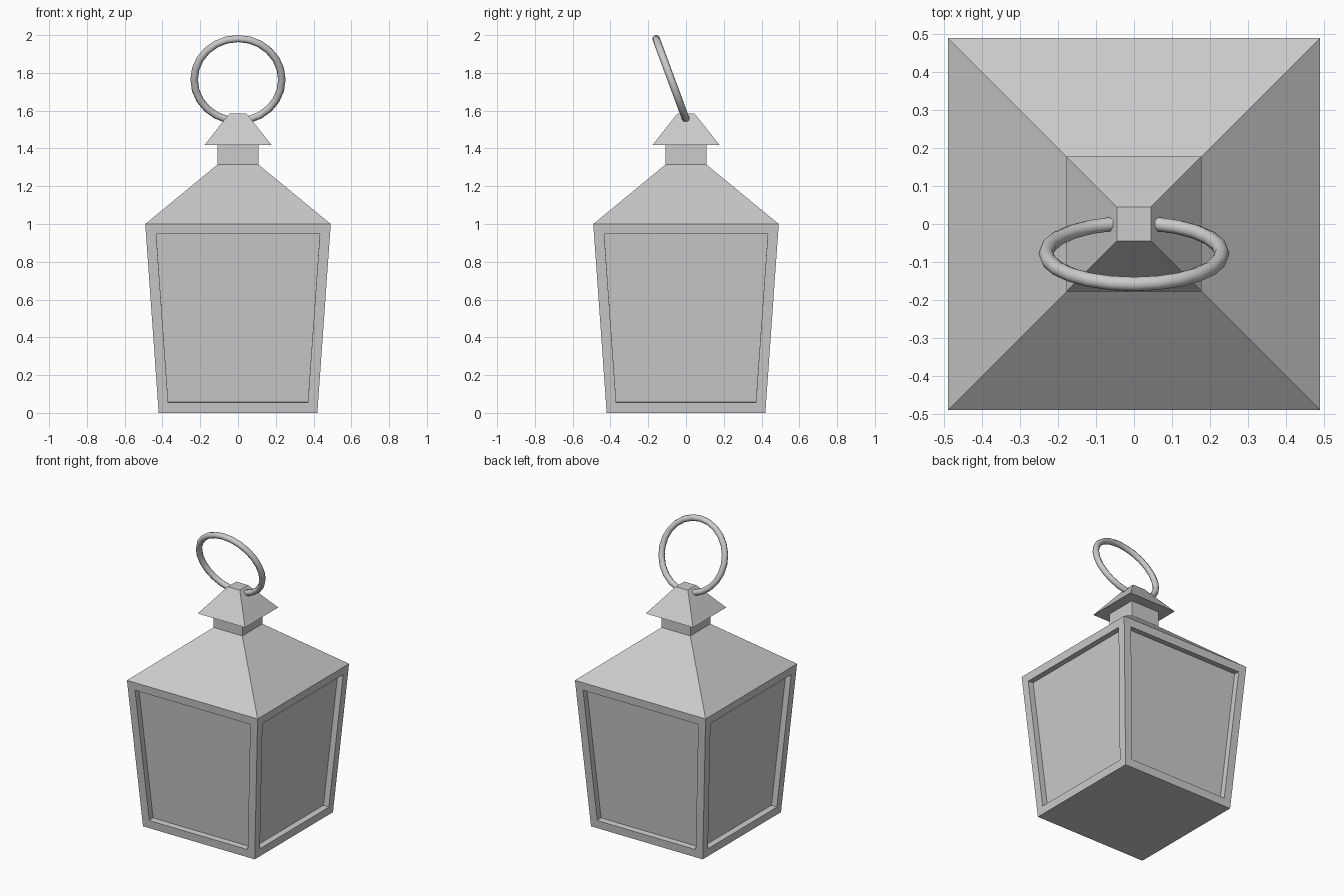
import bpy, bmesh, math
from mathutils import Matrix

if "Cube" in bpy.data.objects:
    bpy.data.objects.remove(bpy.data.objects["Cube"])


def square_loft(name, levels, cap_bottom=True, cap_top=True, recess=None):
    """Stack square sections given as (half_width, z); optionally recess the side faces."""
    bm = bmesh.new()
    rings = [[bm.verts.new((sx * h, sy * h, z))
              for sx, sy in ((-1, -1), (1, -1), (1, 1), (-1, 1))] for h, z in levels]
    sides = []
    for low, high in zip(rings, rings[1:]):
        for i in range(4):
            j = (i + 1) % 4
            sides.append(bm.faces.new((low[i], low[j], high[j], high[i])))
    if cap_bottom:
        bm.faces.new(rings[0][::-1])
    if cap_top:
        bm.faces.new(rings[-1])
    bm.normal_update()
    if recess:
        border, depth = recess
        bmesh.ops.inset_individual(bm, faces=sides, thickness=border, use_even_offset=True)
        bm.normal_update()
        bmesh.ops.inset_individual(bm, faces=sides, thickness=0, depth=-depth)
    mesh = bpy.data.meshes.new(name)
    bm.to_mesh(mesh)
    bm.free()
    obj = bpy.data.objects.new(name, mesh)
    bpy.context.collection.objects.link(obj)
    return obj


# Tapered housing with a recessed pane on each side
square_loft("lantern_body", [(0.42, 0), (0.491, 1.0)], cap_top=False, recess=(0.054, 0.04))

# Pyramid roof running up into the square neck
square_loft("roof_and_neck", [(0.491, 1.0), (0.108, 1.315), (0.108, 1.42)],
            cap_bottom=False, cap_top=False)

# Small overhanging chimney cap
square_loft("chimney_cap", [(0.178, 1.418), (0.045, 1.585)])

# Carrying ring, leaning to the front and passing through the cap
bpy.ops.mesh.primitive_torus_add(major_segments=24, minor_segments=8,
                                 major_radius=0.232, minor_radius=0.02)
ring = bpy.context.object
ring.name = "carrying_ring"
ring.data.transform(Matrix.Translation((0, -0.078, 1.764))
                    @ Matrix.Rotation(math.radians(90 + 20.3), 4, 'X'))
bpy.ops.object.shade_smooth_by_angle(angle=math.radians(50))
